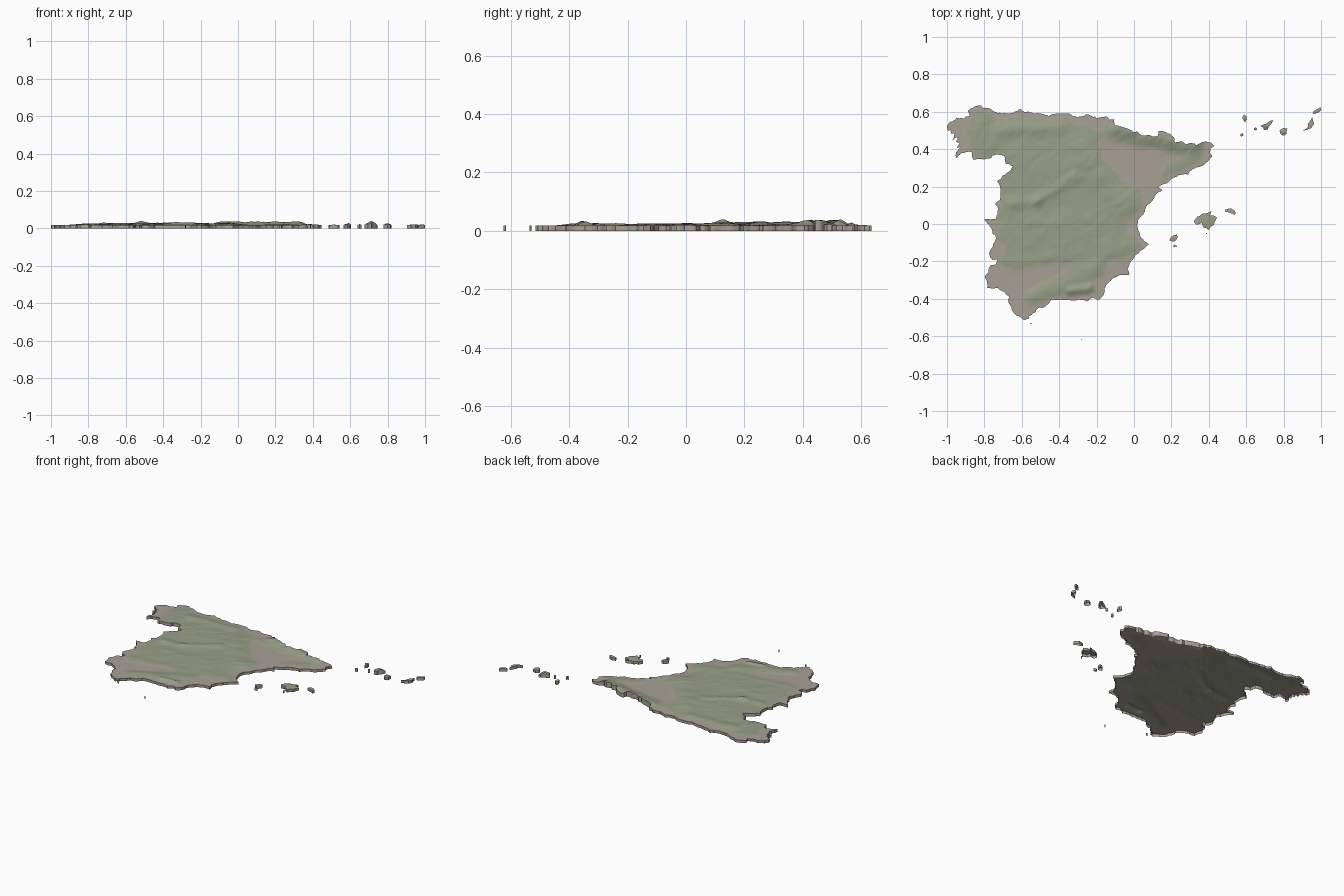
import bpy, bmesh, math, random
from mathutils import Vector, noise, kdtree
from mathutils.geometry import delaunay_2d_cdt, intersect_point_line

random.seed(4)
STEP = 0.011      # terrain grid spacing
COAST_Z = 0.018   # height of the sea-level surface above the base


def project(lon, lat):
    return Vector(((lon + 9.3) * 0.1133 - 1, (lat - 36) * 0.1476 - 0.515))


def material(name, color):
    m = bpy.data.materials.new(name)
    m.diffuse_color = (*color, 1)
    return m


LOWLAND = material("lowland", (0.39, 0.35, 0.30))
UPLAND = material("upland", (0.32, 0.345, 0.25))

# Mainland border stretches, clockwise, as longitude / latitude
north_coast = [(-9.3, 43.05), (-9.18, 43.18), (-8.84, 43.34), (-8.53, 43.31), (-8.4, 43.39),
    (-8.22, 43.4), (-8.32, 43.56), (-8.05, 43.71), (-7.87, 43.77), (-7.68, 43.79), (-7.6, 43.69),
    (-7.3, 43.68), (-7.04, 43.55), (-6.1, 43.57), (-5.85, 43.66), (-5.66, 43.55), (-5.2, 43.48),
    (-4.5, 43.39), (-3.78, 43.49), (-3.45, 43.46), (-3.15, 43.35), (-2.75, 43.45), (-2.2, 43.31),
    (-1.79, 43.39)]
mountain_border = [(-1.62, 43.26), (-1.4, 43.27), (-1.35, 43.06), (-0.73, 42.93), (-0.5, 42.81),
    (-0.32, 42.84), (0, 42.69), (0.65, 42.69), (0.68, 42.85), (1.1, 42.78), (1.43, 42.6),
    (1.45, 42.44), (1.73, 42.49), (1.96, 42.37), (2.25, 42.43), (2.5, 42.34), (2.9, 42.47)]
east_coast = [(3.17, 42.43), (3.32, 42.32), (3.15, 42.24), (3.12, 42.1), (3.22, 41.95), (3.05, 41.78),
    (2.3, 41.48), (2.08, 41.27), (1.25, 41.1), (0.7, 40.82), (0.87, 40.72), (0.6, 40.6), (0.4, 40.35),
    (0.05, 40.03), (-0.2, 39.72), (-0.33, 39.45), (-0.2, 39.1), (0, 38.88), (0.23, 38.75),
    (0.04, 38.62), (-0.42, 38.35), (-0.52, 38.2), (-0.65, 38.1), (-0.78, 37.85), (-0.7, 37.63),
    (-1.3, 37.57), (-1.65, 37.38), (-1.87, 37.15), (-1.9, 36.93)]
south_coast = [(-2.19, 36.72), (-2.4, 36.83), (-2.7, 36.69), (-3.1, 36.75), (-4.1, 36.73),
    (-4.42, 36.71), (-4.65, 36.5), (-5, 36.45), (-5.3, 36.2), (-5.43, 36.16), (-5.43, 36.06),
    (-5.61, 36), (-6.03, 36.18), (-6.3, 36.53), (-6.43, 36.74), (-6.35, 36.85), (-6.55, 37.0),
    (-6.9, 37.17), (-7.4, 37.18)]
west_border = [(-7.5, 37.55), (-7.27, 37.98), (-7, 38.02), (-6.95, 38.2), (-7.12, 38.18), (-7.32, 38.45),
    (-7.03, 38.87), (-7.0, 39.08), (-7.15, 39.12), (-7.3, 39.45), (-7.53, 39.67), (-7.02, 39.67),
    (-6.87, 40.02), (-7.02, 40.2), (-6.8, 40.35), (-6.8, 40.85), (-6.93, 41.03), (-6.65, 41.25),
    (-6.19, 41.58), (-6.52, 41.67), (-6.6, 41.95), (-7.15, 41.98), (-7.2, 41.88), (-7.6, 41.83),
    (-8.05, 41.82), (-8.12, 42.08), (-8.65, 42.05)]
west_coast = [(-8.87, 41.88), (-8.87, 42.1), (-8.65, 42.29), (-8.84, 42.26), (-8.7, 42.41), (-8.88, 42.46),
    (-8.78, 42.63), (-9.04, 42.53), (-8.92, 42.76), (-9.09, 42.76), (-9.12, 42.9), (-9.27, 42.88)]

# Ranges, plateaus and basins: lon, lat, lon, lat, width, height in metres
RELIEF = [
    (-5.5, 41.7, -3.4, 41.7, 1.2, 780), (-5.6, 39.2, -2, 39.4, 0.9, 600),
    (-6.8, 42.9, -4, 43.0, 0.25, 900), (-1.2, 42.95, 2.3, 42.4, 0.33, 1750),
    (-6.3, 40.25, -5, 40.3, 0.2, 850), (-5, 40.35, -3.3, 41.2, 0.18, 800),
    (-3, 42.2, -1.3, 40.2, 0.4, 600), (-0.7, 40.4, -0.6, 40.3, 0.4, 700),
    (-5.4, 39.5, -4, 39.5, 0.15, 250), (-6.5, 38.1, -3, 38.4, 0.22, 320),
    (-5.1, 36.8, -2.3, 37.9, 0.32, 750), (-3.5, 37.05, -2.6, 37.15, 0.15, 1500),
    (-1.8, 38.5, -0.6, 38.7, 0.35, 500), (0.9, 41.25, 2.4, 41.9, 0.25, 450),
    (-7.8, 43.2, -7.3, 42.3, 0.5, 600), (-1.8, 42.1, 0.4, 41.4, 0.33, -550),
    (-6.2, 37.1, -4.2, 37.9, 0.25, -350)]


def crinkle(pts, length):
    # Subdivide a closed outline and jitter the midpoints
    while True:
        out = []
        for a, b in zip(pts, pts[1:] + pts[:1]):
            out.append(a)
            d = b - a
            if d.length > length:
                out.append((a + b) / 2 + Vector((-d.y, d.x)) * random.uniform(-0.13, 0.13))
        if len(out) == len(pts):
            return pts
        pts = out


def tree(pts):
    kd = kdtree.KDTree(len(pts))
    for i, p in enumerate(pts):
        kd.insert((p.x, p.y, 0), i)
    kd.balance()
    return kd


def mainland_height(p):
    h = 0
    for lon1, lat1, lon2, lat2, width, height in RELIEF:
        a, b = project(lon1, lat1), project(lon2, lat2)
        q, t = intersect_point_line(p, a, b)
        q = a.lerp(b, min(1, max(0, t)))
        h += height * math.exp(-((p - q.to_2d()).length / (width * 0.1476)) ** 2)
    u = Vector((p.x * 0.8 + p.y * 0.6, (p.y * 0.8 - p.x * 0.6) * 2, 0))
    rough = noise.noise(u * 9) + 0.6 * noise.noise(u * 20) + 0.4 * noise.noise(u * 38)
    h += rough * (90 + 0.22 * max(h, 0))
    d = coast_tree.find((p.x, p.y, 0))[2]
    return max(0, h) * min(1, d / 0.07) ** 0.6


def land(name, outline, height, step):
    n = len(outline)
    kd = tree(outline)
    pts = list(outline)
    xs, ys = [p.x for p in pts], [p.y for p in pts]
    for i in range(int((max(xs) - min(xs)) / step) + 1):
        for j in range(int((max(ys) - min(ys)) / step) + 1):
            p = Vector((min(xs) + (i + 0.5 * (j % 2)) * step, min(ys) + j * step))
            if kd.find((p.x, p.y, 0))[2] > step * 0.45:
                pts.append(p)
    verts, _, faces, *_ = delaunay_2d_cdt(pts, [], [list(range(n))], 1, 1e-6)
    bm = bmesh.new()
    metres = [height(v) for v in verts]
    bv = [bm.verts.new((v.x, v.y, COAST_Z + h * 1e-5)) for v, h in zip(verts, metres)]
    for f in faces:
        face = bm.faces.new([bv[i] for i in f])
        face.material_index = int(sum(metres[i] for i in f) / 3 > 190)
    bmesh.ops.delete(bm, geom=[v for v in bm.verts if not v.link_faces], context='VERTS')
    bmesh.ops.recalc_face_normals(bm, faces=bm.faces)
    bm.normal_update()
    if sum(f.normal.z for f in bm.faces) < 0:
        bmesh.ops.reverse_faces(bm, faces=bm.faces)
    # Coast wall dropped straight to the base, left open underneath
    rim = [e for e in bm.edges if e.is_boundary]
    new = bmesh.ops.extrude_edge_only(bm, edges=rim)["geom"]
    for g in new:
        if isinstance(g, bmesh.types.BMVert):
            g.co.z = 0
        elif isinstance(g, bmesh.types.BMFace):
            g.material_index = 0
    for f in bm.faces:
        f.smooth = True
    me = bpy.data.meshes.new(name)
    bm.to_mesh(me)
    bm.free()
    me.materials.append(LOWLAND)
    me.materials.append(UPLAND)
    me.set_sharp_from_angle(angle=math.radians(35))
    bpy.context.collection.objects.link(bpy.data.objects.new(name, me))


def island(name, pts, peak):
    pts = [Vector(p) for p in pts]
    centre = sum(pts, Vector((0, 0))) / len(pts)
    reach = max((p - centre).length for p in pts)
    land(name, crinkle(pts, 0.009),
         lambda p: peak * max(0, 1 - (p - centre).length / reach), 0.006)


# Mainland
border = north_coast + mountain_border + east_coast + south_coast + west_border + west_coast
sea = east_coast + south_coast + west_coast + north_coast
coast_tree = tree([project(*a).lerp(project(*b), t / 6) for a, b in zip(sea, sea[1:])
                   if math.dist(a, b) < 1.3 for t in range(6)])
land("mainland", crinkle([project(*p) for p in border], 0.011), mainland_height, STEP)

# Eastern islands
for name, pts, peak in [
    ("large_east_island", [(2.35, 39.58), (2.75, 39.86), (3.2, 39.96), (3.12, 39.8), (3.46, 39.72),
        (3.3, 39.45), (3.06, 39.27), (2.8, 39.37), (2.73, 39.53), (2.5, 39.47)], 500),
    ("far_east_island", [(3.8, 40), (4.1, 40.06), (4.32, 39.88), (4.25, 39.82), (3.85, 39.93)], 200),
    ("near_east_island", [(1.2, 38.9), (1.3, 39.03), (1.55, 39.11), (1.6, 39.03), (1.4, 38.85)], 300),
    ("low_east_island", [(1.38, 38.72), (1.4, 38.65), (1.58, 38.67), (1.45, 38.74)], 60),
    ("east_islet", [(2.92, 39.13), (2.93, 39.17), (2.98, 39.16), (2.97, 39.12)], 50),
    ("south_enclave", [(-5.38, 35.9), (-5.28, 35.9), (-5.34, 35.86)], 50),
    ("far_south_enclave", [(-2.97, 35.32), (-2.93, 35.3), (-2.95, 35.26)], 50)]:
    island(name, [project(*p) for p in pts], peak)

# Inset ocean islands, placed directly on the plan
island("ocean_island_1", [(0.565, 0.475), (0.58, 0.487), (0.587, 0.475), (0.572, 0.468)], 700)
island("ocean_island_2", [(0.58, 0.573), (0.59, 0.586), (0.603, 0.575), (0.594, 0.543), (0.588, 0.552)], 1100)
island("ocean_island_3", [(0.64, 0.51), (0.65, 0.518), (0.66, 0.508), (0.65, 0.5)], 700)
island("ocean_island_4", [(0.677, 0.526), (0.705, 0.535), (0.73, 0.553), (0.745, 0.553), (0.727, 0.528),
    (0.715, 0.504), (0.695, 0.502)], 2300)
island("ocean_island_5", [(0.778, 0.5), (0.797, 0.513), (0.82, 0.51), (0.815, 0.482), (0.8, 0.472),
    (0.783, 0.482)], 1100)
island("ocean_island_6", [(0.904, 0.498), (0.928, 0.515), (0.94, 0.55), (0.955, 0.572), (0.962, 0.535),
    (0.95, 0.515), (0.925, 0.502)], 300)
island("ocean_island_7", [(0.955, 0.592), (0.975, 0.613), (0.99, 0.62), (0.998, 0.628), (1.0, 0.61),
    (0.985, 0.596), (0.965, 0.587)], 250)
